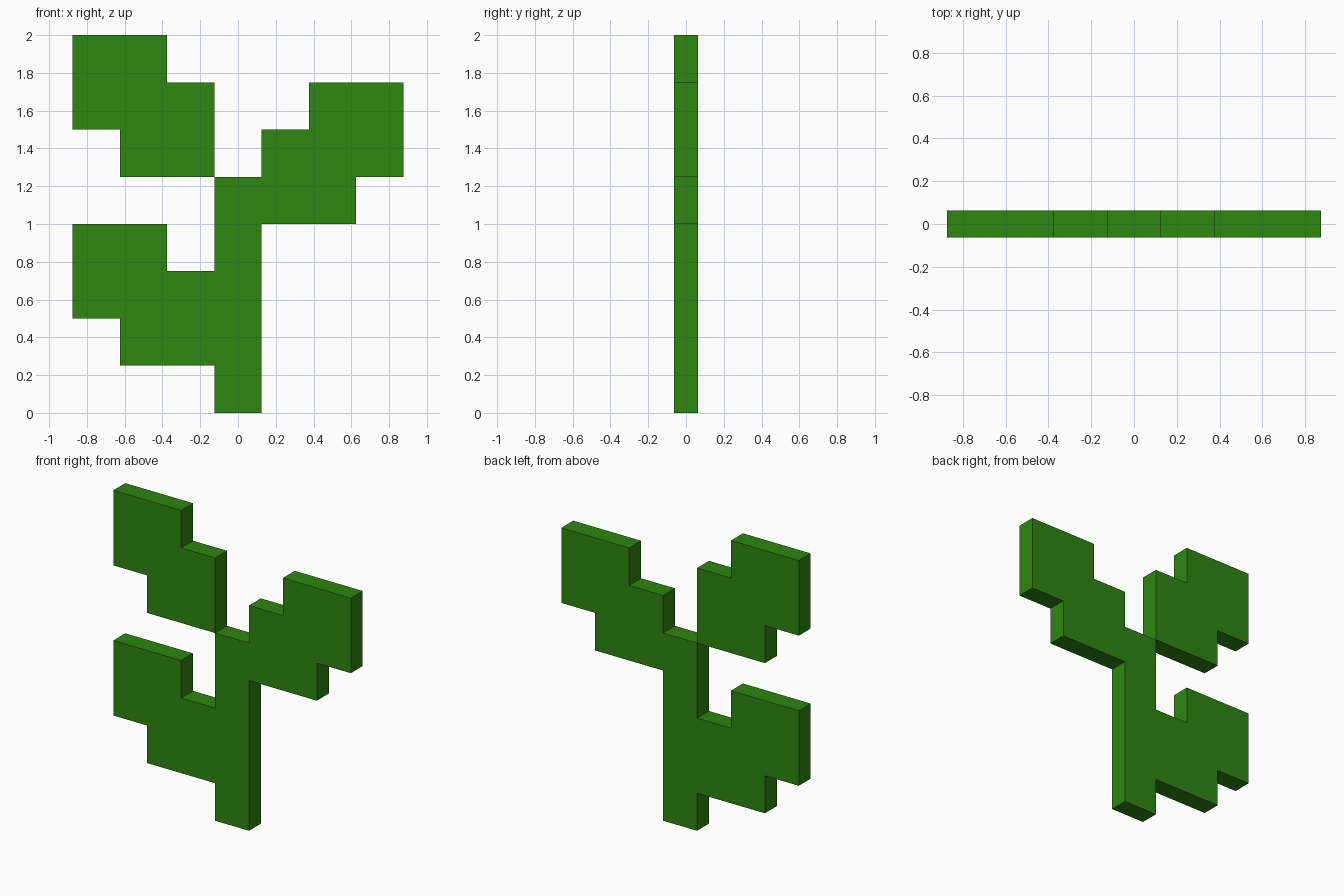
import bpy
import bmesh

if "Cube" in bpy.data.objects:
    bpy.data.objects.remove(bpy.data.objects["Cube"])

U = 0.25           # one grid cell
THICK = 0.125      # plate thickness

green = bpy.data.materials.new("leaf green")
green.diffuse_color = (0.027, 0.24, 0.005, 1.0)
green.use_nodes = True
green.node_tree.nodes["Principled BSDF"].inputs["Base Color"].default_value = green.diffuse_color


def leaf(side, base):
    """Stepped leaf outline from its lower to its upper joint; side is +1 or -1."""
    steps = [(0.5, 0), (2.5, 0), (2.5, 1), (3.5, 1),
             (3.5, 3), (1.5, 3), (1.5, 2), (0.5, 2)]
    return [(side * x * U, base + z * U) for x, z in steps]


def plate(name, outline):
    """Extrude an x-z outline along y into a solid plate."""
    bm = bmesh.new()
    face = bm.faces.new([bm.verts.new((x, -THICK / 2, z)) for x, z in outline])
    ext = bmesh.ops.extrude_face_region(bm, geom=[face], use_keep_orig=True)
    verts = [g for g in ext["geom"] if isinstance(g, bmesh.types.BMVert)]
    bmesh.ops.translate(bm, vec=(0, THICK, 0), verts=verts)
    bmesh.ops.recalc_face_normals(bm, faces=bm.faces)
    mesh = bpy.data.meshes.new(name)
    bm.to_mesh(mesh)
    bm.free()
    mesh.materials.append(green)
    obj = bpy.data.objects.new(name, mesh)
    bpy.context.collection.objects.link(obj)
    return obj


# stem with the right leaf and lower left leaf growing from it
half = U / 2
stem_outline = ([(-half, 0), (half, 0)] + leaf(1, 4 * U)
                + [(half, 5 * U), (-half, 5 * U)] + leaf(-1, U)[::-1])
plate("stem_with_side_leaves", stem_outline)

# upper left leaf, touching the stem tip at its corner
plate("upper_left_leaf", leaf(-1, 5 * U))
